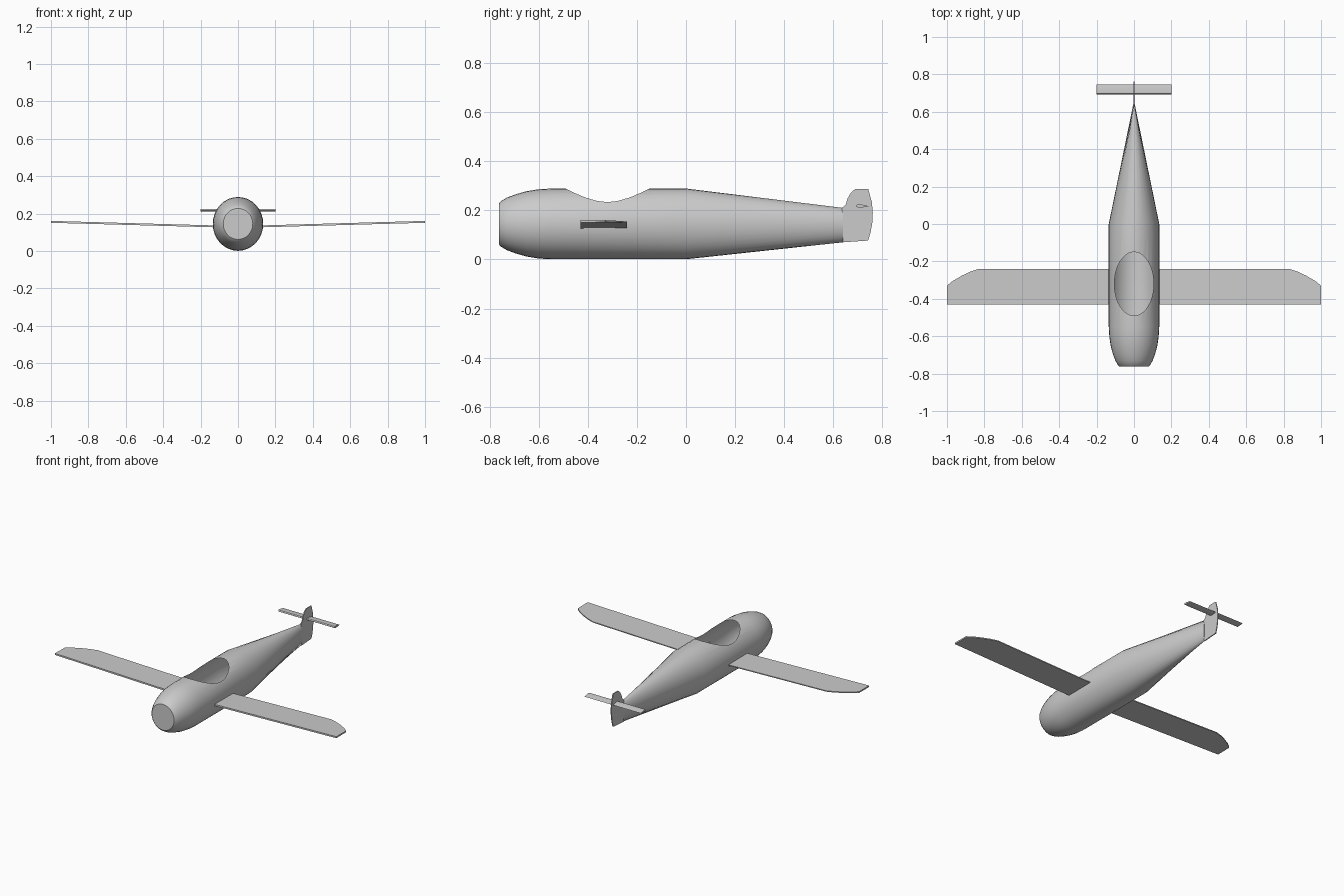
import bpy, bmesh, math

if "Cube" in bpy.data.objects:
    bpy.data.objects.remove(bpy.data.objects["Cube"])

SEG = 32
CY, CX, CR = -0.32, 0.105, 0.17   # cockpit centre y, half width, half length


def finish(bm, name, angle=30):
    bmesh.ops.recalc_face_normals(bm, faces=bm.faces[:])
    me = bpy.data.meshes.new(name)
    bm.to_mesh(me)
    bm.free()
    ob = bpy.data.objects.new(name, me)
    bpy.context.collection.objects.link(ob)
    bpy.ops.object.select_all(action='DESELECT')
    ob.select_set(True)
    bpy.context.view_layer.objects.active = ob
    bpy.ops.object.shade_smooth_by_angle(angle=math.radians(angle))
    return ob


def loft(name, rings, angle=30):
    """Skin matching rings of points and cap both ends."""
    bm = bmesh.new()
    rows = [[bm.verts.new(p) for p in r] for r in rings]
    n = len(rows[0])
    for a, b in zip(rows, rows[1:]):
        for i in range(n):
            j = (i + 1) % n
            bm.faces.new((a[i], a[j], b[j], b[i]))
    bm.faces.new(rows[0][::-1])
    bm.faces.new(rows[-1])
    return finish(bm, name, angle)


def circle(n):
    return [(math.cos(2 * math.pi * i / n), math.sin(2 * math.pi * i / n)) for i in range(n)]


# Fuselage: y, half width, half height, centre z
stations = [(-0.762, 0.079, 0.083, 0.145), (-0.755, 0.086, 0.092, 0.145),
            (-0.73, 0.1, 0.107, 0.145), (-0.695, 0.113, 0.12, 0.145),
            (-0.65, 0.125, 0.133, 0.145), (-0.6, 0.132, 0.141, 0.145),
            (-0.55, 0.135, 0.144, 0.145), (0.0, 0.135, 0.144, 0.145),
            (0.64, 0.004, 0.07, 0.14)]
fuselage = loft("fuselage", [[(rx * c, y, cz + rz * s) for c, s in circle(SEG)]
                             for y, rx, rz, cz in stations])

# Cockpit opening: cut, then remove the cut walls so the hull is an open shell
cutter = loft("cockpit_cutter", [[(CX * c, CY + CR * s, z) for c, s in circle(48)]
                                 for z in (0.16, 0.4)])
cutter.hide_render = True
bpy.context.view_layer.objects.active = fuselage
mod = fuselage.modifiers.new("cockpit", 'BOOLEAN')
mod.object, mod.operation, mod.solver = cutter, 'DIFFERENCE', 'EXACT'
bpy.ops.object.select_all(action='DESELECT')
fuselage.select_set(True)
bpy.context.view_layer.objects.active = fuselage
bpy.ops.object.modifier_apply(modifier=mod.name)
bpy.data.objects.remove(cutter)
bm = bmesh.new()
bm.from_mesh(fuselage.data)
walls = [f for f in bm.faces if all(
    v.co.z > 0.155 and (v.co.x / CX) ** 2 + ((v.co.y - CY) / CR) ** 2 < 1.01 for v in f.verts)]
bmesh.ops.delete(bm, geom=walls, context='FACES')
bm.to_mesh(fuselage.data)
bm.free()

# Wings: outline with slight dihedral, thinner at the trailing edge
outline = [(0.131, -0.43), (1.0, -0.43), (1.0, -0.33), (0.97, -0.305),
           (0.92, -0.276), (0.875, -0.255), (0.83, -0.24), (0.131, -0.24)]
for side, name in ((1, "right_wing"), (-1, "left_wing")):
    rings = []
    for k in (-1, 1):
        rings.append([(side * x, y, 0.132 + (x - 0.131) * 0.0276
                       + k * (0.005 - 0.002 * (y + 0.43) / 0.19)) for x, y in outline])
    loft(name, rings)

# Tail fin
fin = [(0.64, 0.07), (0.742, 0.077), (0.752, 0.11), (0.759, 0.15), (0.761, 0.19),
       (0.757, 0.235), (0.742, 0.288), (0.69, 0.288), (0.672, 0.272),
       (0.659, 0.25), (0.65, 0.222), (0.635, 0.21)]
loft("tail_fin", [[(x, y, z) for y, z in fin] for x in (-0.003, 0.003)])

# Horizontal tail with a small aerofoil section
section = [(0.693, 0.217), (0.697, 0.224), (0.71, 0.225), (0.745, 0.217),
           (0.73, 0.213), (0.7, 0.212)]
loft("tailplane", [[(x, y, z) for y, z in section] for x in (-0.2, 0.2)])
